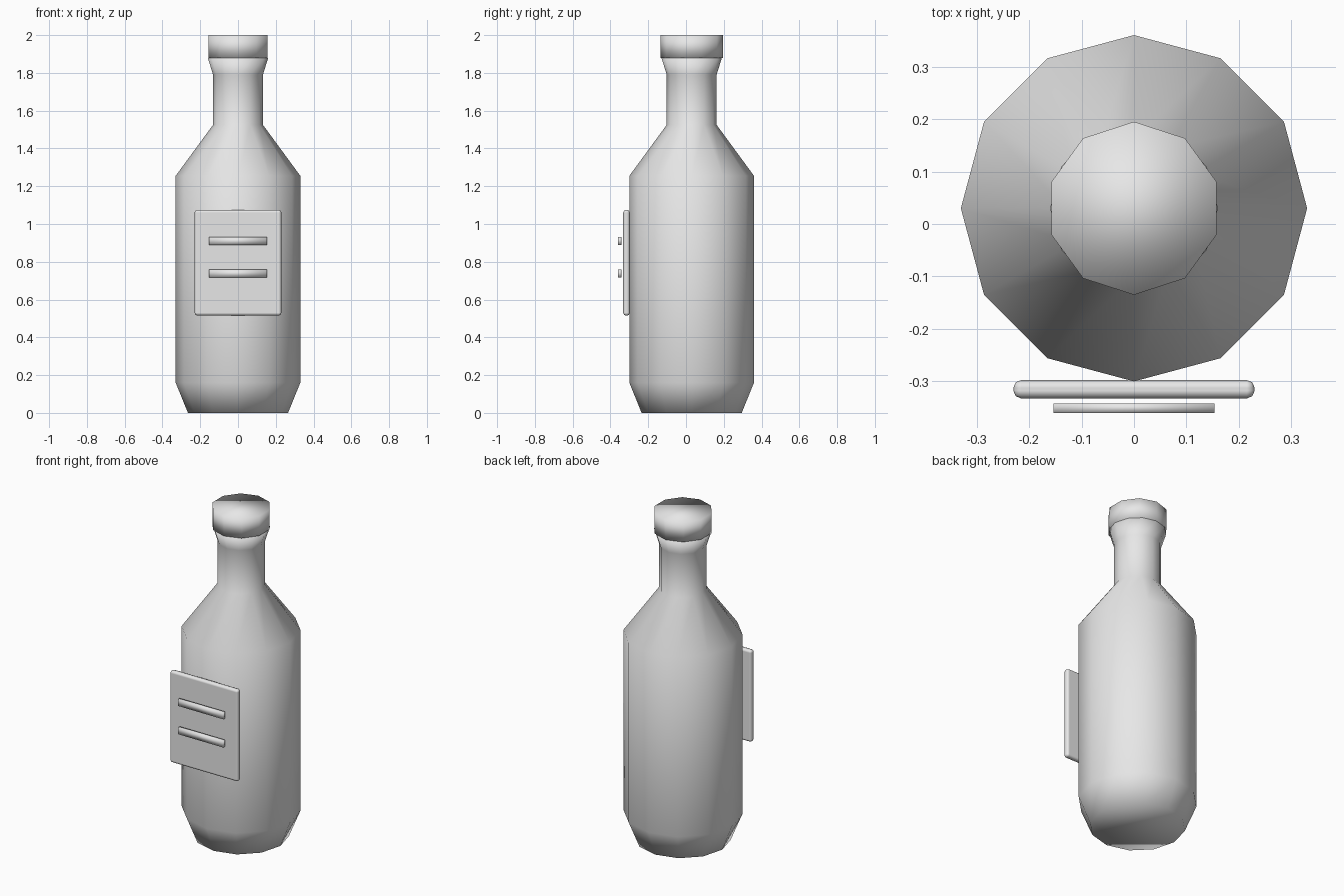
import bpy
import bmesh
from math import sin, cos, pi

if "Cube" in bpy.data.objects:
    bpy.data.objects.remove(bpy.data.objects["Cube"])

AXIS_Y = 0.03

grey = bpy.data.materials.new("light_grey")
grey.use_nodes = True
grey.diffuse_color = (0.8, 0.8, 0.8, 1)
grey.node_tree.nodes["Principled BSDF"].inputs["Base Color"].default_value = (0.8, 0.8, 0.8, 1)


def finish(name, bm):
    bmesh.ops.recalc_face_normals(bm, faces=bm.faces)
    for f in bm.faces:
        f.smooth = True
    mesh = bpy.data.meshes.new(name)
    bm.to_mesh(mesh)
    bm.free()
    mesh.materials.append(grey)
    obj = bpy.data.objects.new(name, mesh)
    bpy.context.collection.objects.link(obj)
    return obj


def turned(name, profile, sides):
    """Closed solid of revolution from (radius, height) pairs, one corner facing front."""
    bm = bmesh.new()
    rings = []
    for r, z in profile:
        angles = [2 * pi * i / sides - pi / 2 for i in range(sides)]
        rings.append([bm.verts.new((r * cos(a), AXIS_Y + r * sin(a), z)) for a in angles])
    for low, high in zip(rings, rings[1:]):
        for i in range(sides):
            j = (i + 1) % sides
            bm.faces.new((low[i], low[j], high[j], high[i]))
    bm.faces.new(rings[0][::-1])
    bm.faces.new(rings[-1])
    return finish(name, bm)


def box(name, size, centre):
    bm = bmesh.new()
    bmesh.ops.create_cube(bm, size=1)
    bmesh.ops.scale(bm, vec=size, verts=bm.verts)
    obj = finish(name, bm)
    obj.location = centre
    return obj


# Bottle body: tapered foot, straight sides, shoulder, neck and flared lip
turned("bottle", [(0.265, 0), (0.33, 0.16), (0.33, 1.255),
                  (0.132, 1.525), (0.132, 1.79), (0.16, 1.88)], 12)

# Stopper on the lip
turned("cap", [(0.165, 1.88), (0.165, 2.0)], 10)

# Label plate with rounded edges
label = box("label", (0.46, 0.035, 0.56), (0, -0.315, 0.795))
bevel = label.modifiers.new("rounded_edges", "BEVEL")
bevel.width = 0.015
bevel.segments = 2
bevel.harden_normals = True

# Two raised bars in front of the label
for name, z in (("upper_bar", 0.91), ("lower_bar", 0.738)):
    box(name, (0.306, 0.018, 0.04), (0, -0.351, z))
